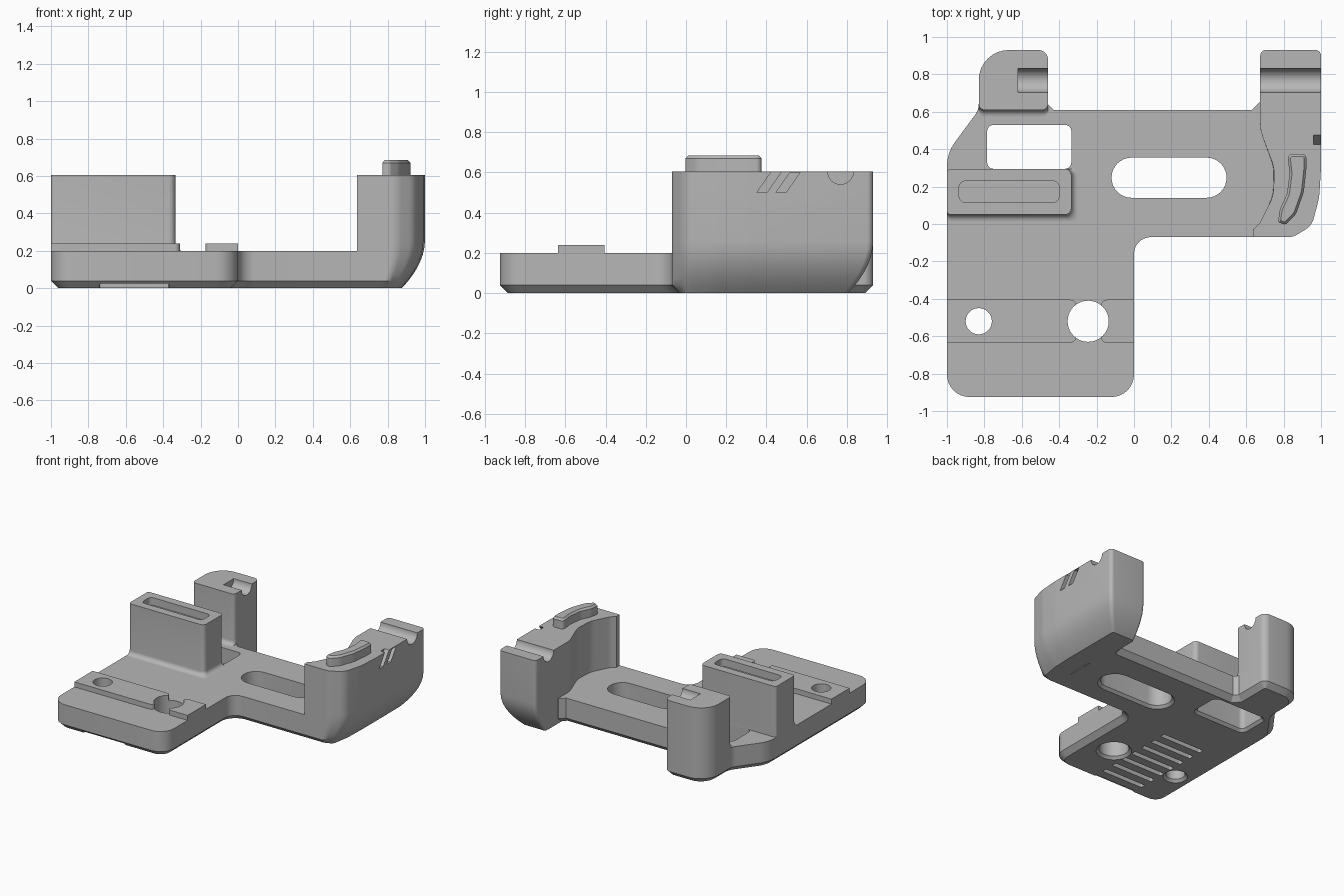
import bpy, bmesh, math
from mathutils import Vector, Matrix

cube = bpy.data.objects.get("Cube")
if cube:
    bpy.data.objects.remove(cube)

grey = bpy.data.materials.new("light grey")
grey.use_nodes = True
COLOUR = (0.47, 0.47, 0.47, 1)
grey.diffuse_color = COLOUR
grey.node_tree.nodes["Principled BSDF"].inputs["Base Color"].default_value = COLOUR

TOP = 0.605      # height of the posts
DECK = 0.2       # top of the base plate
parts = []


def rounded(corners, steps=8):
    """Outline from (x, y, radius) corners, each replaced by an arc."""
    out = []
    n = len(corners)
    for i, (x, y, r) in enumerate(corners):
        p = Vector((x, y))
        a = (Vector(corners[i - 1][:2]) - p).normalized()
        b = (Vector(corners[(i + 1) % n][:2]) - p).normalized()
        if r == 0:
            out.append(p)
            continue
        half = a.angle(b) / 2
        centre = p + (a + b).normalized() * (r / math.sin(half))
        reach = r / math.tan(half)
        s, e = p + a * reach - centre, p + b * reach - centre
        sweep = s.angle_signed(e)
        for k in range(steps + 1):
            out.append(centre + Matrix.Rotation(-sweep * k / steps, 2) @ s)
    return out


def rect(x0, x1, y0, y1, r):
    return rounded([(x0, y0, r), (x1, y0, r), (x1, y1, r), (x0, y1, r)])


def circle(cx, cy, r, n=40):
    return [Vector((cx + r * math.cos(k * math.tau / n), cy + r * math.sin(k * math.tau / n)))
            for k in range(n)]


def inset(pts, d):
    """Move a counter-clockwise outline inwards by d."""
    out = []
    for i, p in enumerate(pts):
        a = (p - pts[i - 1]).normalized()
        b = (pts[(i + 1) % len(pts)] - p).normalized()
        na, nb = Vector((-a.y, a.x)), Vector((-b.y, b.x))
        m = (na + nb).normalized()
        out.append(p + m * (d / max(m.dot(na), 0.4)))
    return out


def loft(name, rings, sideways=False):
    """Solid through (outline, height) rings; sideways makes height run along x."""
    bm = bmesh.new()
    loops = [[bm.verts.new((p[0], p[1], z)) for p in pts] for pts, z in rings]
    for lo, hi in zip(loops, loops[1:]):
        for i in range(len(lo)):
            j = (i + 1) % len(lo)
            bm.faces.new((lo[i], lo[j], hi[j], hi[i]))
    bm.faces.new(loops[0][::-1])
    bm.faces.new(loops[-1])
    bmesh.ops.recalc_face_normals(bm, faces=bm.faces)
    mesh = bpy.data.meshes.new(name)
    bm.to_mesh(mesh)
    bm.free()
    if sideways:
        mesh.transform(Matrix.Rotation(math.pi / 2, 4, 'Y'))
    mesh.materials.append(grey)
    obj = bpy.data.objects.new(name, mesh)
    bpy.context.collection.objects.link(obj)
    return obj


def part(name, rings):
    obj = loft(name, rings)
    parts.append(obj)
    return obj


def cut(obj, cutters):
    """Subtract every cutter and bake the result."""
    for c in cutters:
        mod = obj.modifiers.new("cut", 'BOOLEAN')
        mod.operation, mod.solver, mod.object = 'DIFFERENCE', 'EXACT', c
    bpy.context.view_layer.update()
    dg = bpy.context.evaluated_depsgraph_get()
    mesh = bpy.data.meshes.new_from_object(obj.evaluated_get(dg))
    obj.modifiers.clear()
    obj.data = mesh


def through(pts):
    """Through-hole cutter with a small flare at the underside."""
    return loft("hole_cutter", [(inset(pts, -0.04), -0.02), (pts, 0.02), (pts, 0.4)])


def unit(v):
    return min(max(v, 0), 1)


# Base plate with chamfered underside
plate = rounded([(-1, -0.925, 0.12), (0, -0.925, 0.12), (0, -0.07, 0.09), (0.75, -0.07, 0),
                 (0.75, 0.65, 0), (0.67, 0.65, 0), (0.63, 0.61, 0), (-0.43, 0.61, 0),
                 (-0.46, 0.64, 0), (-0.46, 0.93, 0.05), (-0.83, 0.93, 0.16),
                 (-0.83, 0.61, 0.1), (-1, 0.38, 0.22)])
base = part("base_plate", [(inset(plate, 0.04), 0), (plate, 0.04), (plate, DECK)])

# Raised rail in two pieces
rail_a = part("long_rail", [(pts, z) for z in (DECK, 0.24) for pts in [rounded(
    [(-1, -0.635, 0), (-0.31, -0.635, 0.03), (-0.31, -0.405, 0.03), (-1, -0.405, 0)])]])
rail_b = part("short_rail", [(pts, z) for z in (DECK, 0.24) for pts in [rounded(
    [(-0.175, -0.635, 0.03), (0, -0.635, 0), (0, -0.405, 0), (-0.175, -0.405, 0.03)])]])

# Holes, window and underside grooves
holes = [through(circle(-0.83, -0.52, 0.07)), through(circle(-0.245, -0.52, 0.11))]
openings = [through(rect(-0.12, 0.495, 0.14, 0.355, 0.107)),
            through(rect(-0.785, -0.335, 0.295, 0.53, 0.035))]
grooves = []
for k in range(8):
    y = -0.89 + 0.11 * k
    pts = rect(-0.74, -0.37, y - 0.02, y + 0.02, 0.008)
    grooves.append(loft("groove_cutter", [(pts, -0.05), (pts, 0.04)]))
cut(base, holes + openings + grooves)
cut(rail_a, holes)
cut(rail_b, holes)


def flared(pts, moved):
    """Rings of a post whose foot spreads out in a concave curve."""
    rings = []
    for k in range(7):
        a = k / 6 * math.pi / 2
        g = 0.035 * (1 - math.sin(a))
        rings.append(([moved(p, g) for p in pts], DECK + 0.035 * (1 - math.cos(a))))
    return rings + [(pts, TOP)]


# Slotted tower
tower = part("slotted_tower", flared(
    rounded([(-1, 0.05, 0.02), (-0.335, 0.05, 0.035), (-0.335, 0.295, 0.035), (-1, 0.295, 0.02)]),
    lambda p, g: (p.x + g * (p.x > -0.5), p.y - g * (p.y < 0.15))))
slot = rect(-0.935, -0.4, 0.115, 0.23, 0.035)
tower_cut = loft("slot_cutter", [(slot, TOP - 0.06), (slot, TOP + 0.1)])
cut(tower, [tower_cut])

# Rear post with a half-round pocket
post = part("rear_post", flared(
    rounded([(-0.83, 0.61, 0.03), (-0.46, 0.61, 0.03), (-0.46, 0.93, 0.05), (-0.83, 0.93, 0.16)]),
    lambda p, g: (p.x, p.y - g * (p.y < 0.7))))
axle = circle(-TOP, 0.768, 0.064)
pocket = loft("pocket_cutter", [(axle, -0.62), (axle, -0.3)], True)
cut(post, [pocket])

# Side arm: curved wall whose outer foot tucks under
arm_line = rounded([(0.635, -0.07, 0), (0.85, -0.07, 0.1), (0.95, -0.01, 0.1), (0.99, 0.14, 0.3),
                    (1, 0.3, 0.5), (1, 0.93, 0.03), (0.675, 0.93, 0.03), (0.675, 0.5, 0.2),
                    (0.75, 0.3, 0.2), (0.745, 0.15, 0.2), (0.67, 0, 0.1), (0.635, -0.03, 0)])


def tucked(z):
    t = 0.125 * unit(1 - z / 0.26) ** 2
    c = max(0, 0.04 - z)
    return [(p.x - t * unit((p.x - 0.68) / 0.32),
             p.y - t * unit((p.y - 0.5) / 0.43) + c * unit(-p.y / 0.07)) for p in arm_line]


levels = [0, 0.02, 0.04, 0.07, 0.1, 0.14, 0.18, 0.22, 0.26, TOP]
arm = part("side_arm", [(tucked(z), z) for z in levels])
arm_cuts = [loft("axle_cutter", [(axle, 0.5), (axle, 1.2)], True)]
for y, top in ((0.352, 0.62), (0.447, 0.6)):
    lean = 0.7 * (top - 0.5)
    slash = [(-0.5, y), (-0.5, y + 0.05), (-top, y + 0.05 + lean), (-top, y + lean)]
    arm_cuts.append(loft("slash_cutter", [(slash, 0.96), (slash, 1.1)], True))
cut(arm, arm_cuts)

# Curved rib on top of the arm
rib = rounded([(0.77, 0.01, 0.012), (0.81, -0.005, 0.02), (0.865, 0.05, 0.1), (0.908, 0.17, 0.2),
               (0.922, 0.3, 0.2), (0.922, 0.375, 0.025), (0.82, 0.375, 0.025),
               (0.832, 0.27, 0.1), (0.818, 0.16, 0.1), (0.78, 0.08, 0.1)], 5)
part("curved_rib", [(rib, TOP - 0.02), (rib, 0.67), (inset(rib, 0.013), 0.685)])

# Remove cutters, then smooth the curved walls
for obj in holes + openings + grooves + [tower_cut, pocket] + arm_cuts:
    bpy.data.objects.remove(obj)
bpy.ops.object.select_all(action='DESELECT')
for obj in parts:
    obj.select_set(True)
bpy.context.view_layer.objects.active = base
bpy.ops.object.shade_smooth_by_angle(angle=math.radians(30))
